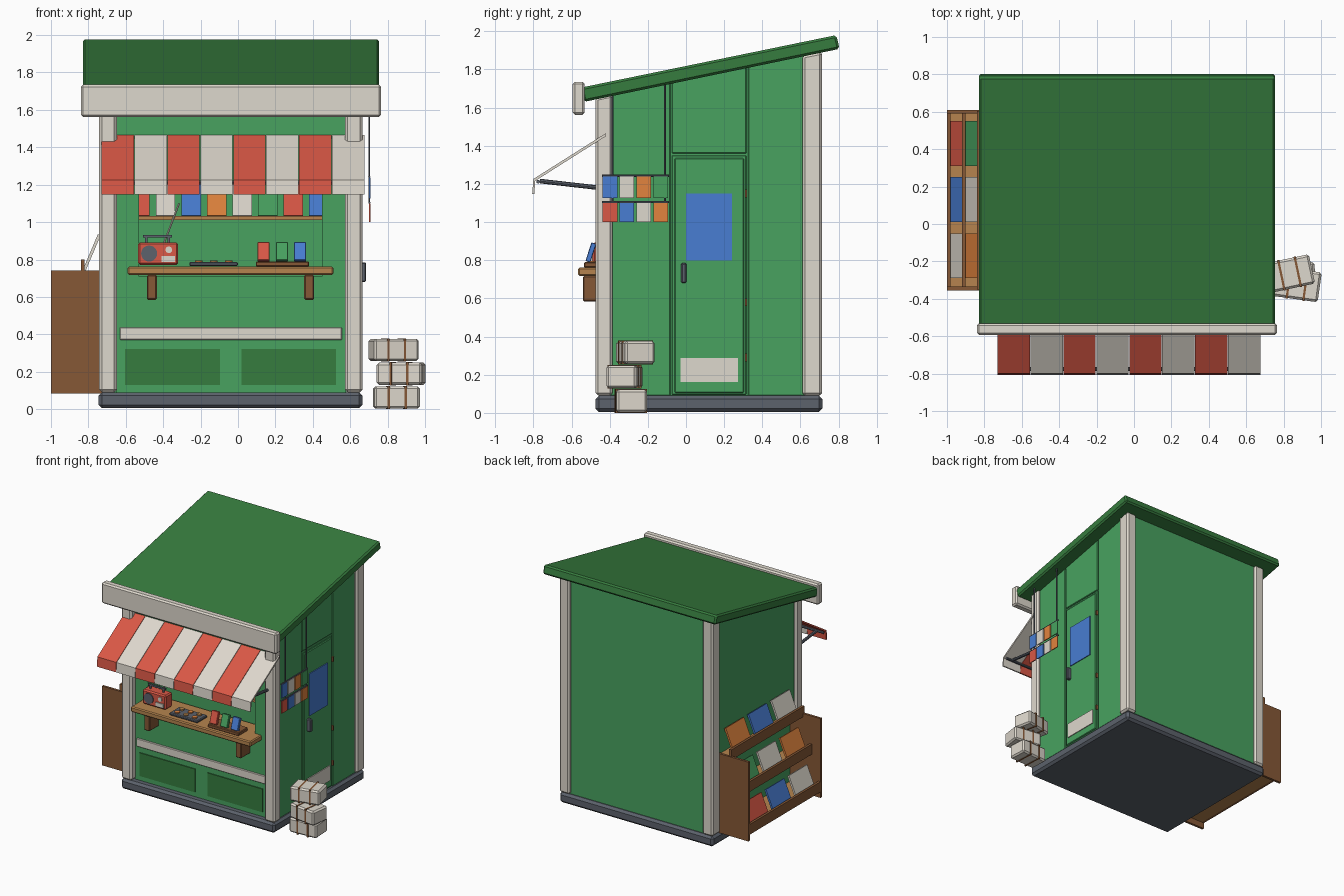
import bpy, bmesh
from math import radians
from mathutils import Vector, Matrix, Euler

cube = bpy.data.objects.get("Cube")
if cube:
    bpy.data.objects.remove(cube, do_unlink=True)


def material(name, *srgb):
    m = bpy.data.materials.new(name)
    col = [((c / 255 + 0.055) / 1.055) ** 2.4 for c in srgb] + [1]
    m.use_nodes = True
    m.diffuse_color = col
    m.node_tree.nodes["Principled BSDF"].inputs["Base Color"].default_value = col
    return m


GREEN = material("wall green", 72, 162, 96)
DARK = material("roof green", 54, 124, 62)
WHITE = material("cream", 222, 216, 205)
RED = material("red", 218, 88, 70)
BLUE = material("blue", 72, 125, 210)
ORANGE = material("orange", 226, 132, 62)
TAN = material("light wood", 182, 132, 78)
BROWN = material("dark wood", 134, 88, 54)
GREY = material("slate grey", 92, 98, 108)


def finish(name, bm, mat, bevel=0):
    bmesh.ops.recalc_face_normals(bm, faces=bm.faces)
    me = bpy.data.meshes.new(name)
    bm.to_mesh(me)
    bm.free()
    me.materials.append(mat)
    ob = bpy.data.objects.new(name, me)
    bpy.context.collection.objects.link(ob)
    if bevel:
        mod = ob.modifiers.new("bevel", "BEVEL")
        mod.width, mod.segments = bevel, 1
    return ob


def box(name, x, y, z, mat, bevel=0, rot=(0, 0, 0)):
    """Box between ranges, turned about its centre by degrees."""
    bm = bmesh.new()
    size = [r[1] - r[0] for r in (x, y, z)]
    bmesh.ops.create_cube(bm, size=1, matrix=Matrix.Diagonal((*size, 1)))
    ob = finish(name, bm, mat, bevel)
    ob.location = [(r[0] + r[1]) / 2 for r in (x, y, z)]
    ob.rotation_euler = Euler([radians(a) for a in rot])
    return ob


def prism(name, x, outline, mat, bevel=0):
    """Side outline in y and z, extruded across x."""
    bm = bmesh.new()
    face = bm.faces.new([bm.verts.new((x[0], *p)) for p in outline])
    ext = bmesh.ops.extrude_face_region(bm, geom=[face])
    verts = [g for g in ext["geom"] if isinstance(g, bmesh.types.BMVert)]
    bmesh.ops.translate(bm, verts=verts, vec=(x[1] - x[0], 0, 0))
    return finish(name, bm, mat, bevel)


def rod(name, a, b, r, mat, sides=8):
    a, b = Vector(a), Vector(b)
    bm = bmesh.new()
    bmesh.ops.create_cone(bm, cap_ends=True, segments=sides, radius1=r, radius2=r, depth=(b - a).length)
    ob = finish(name, bm, mat)
    ob.location = (a + b) / 2
    ob.rotation_euler = (b - a).to_track_quat("Z", "Y").to_euler()
    return ob


def under_roof(y):
    return 1.64 + 0.2045 * (y + 0.53)


def wall(name, x, y, mat, z0=0.09, bevel=0):
    """Upright piece whose top follows the roof slope."""
    a, b = y
    return prism(name, x, [(a, z0), (b, z0), (b, under_roof(b)), (a, under_roof(a))], mat, bevel)


# Base and roof
box("base", (-0.745, 0.665), (-0.475, 0.715), (0.005, 0.09), GREY, 0.018)
prism("roof", (-0.83, 0.755), [(-0.55, 1.705), (0.788, 1.98), (0.805, 1.908), (-0.535, 1.63)], DARK, 0.012)
box("front_fascia", (-0.84, 0.765), (-0.594, -0.531), (1.562, 1.735), WHITE, 0.012)

# Corner posts
for side, x in (("right", (-0.742, -0.648)), ("left", (0.572, 0.666))):
    wall(side + "_front_post", x, (-0.474, -0.385), WHITE, bevel=0.014)
    wall(side + "_rear_post", x, (0.61, 0.714), WHITE, bevel=0.014)

# Walls
wall("right_wall", (-0.72, -0.69), (-0.4, 0.65), GREEN)
wall("back_wall", (-0.66, 0.58), (0.66, 0.69), GREEN)
wall("left_wall", (0.6, 0.632), (-0.4, 0.65), GREEN)
wall("left_front_panel", (0.62, 0.642), (-0.4, -0.082), GREEN, bevel=0.004)
wall("left_rear_panel", (0.62, 0.642), (0.325, 0.63), GREEN, bevel=0.004)
wall("door_header", (0.62, 0.642), (-0.074, 0.317), GREEN, 1.36, 0.004)

# Door
box("door_frame", (0.62, 0.64), (-0.074, 0.317), (0.095, 1.35), GREEN, 0.004)
box("door", (0.63, 0.65), (-0.06, 0.303), (0.105, 1.335), GREEN, 0.005)
box("door_window", (0.645, 0.657), (0, 0.24), (0.8, 1.15), BLUE)
box("door_kick_plate", (0.645, 0.657), (-0.03, 0.272), (0.163, 0.287), WHITE)
box("door_handle", (0.645, 0.685), (-0.025, 0.002), (0.68, 0.785), GREY, 0.006)
for z in (0.29, 0.58, 1.15):
    box("door_hinge", (0.64, 0.656), (0.309, 0.32), (z - 0.02, z + 0.02), BROWN)

# Front wall, panels and serving opening
box("front_lower_wall", (-0.65, 0.575), (-0.42, -0.36), (0.09, 0.71), GREEN)
box("front_header", (-0.65, 0.575), (-0.42, -0.36), (1.46, 1.655), GREEN)
box("niche_back", (-0.65, 0.575), (-0.27, -0.25), (0.7, 1.66), GREEN)
for x in ((-0.65, -0.53), (0.45, 0.575)):
    box("opening_jamb", x, (-0.42, -0.26), (0.71, 1.46), GREEN)
box("front_band", (-0.632, 0.555), (-0.432, -0.41), (0.37, 0.437), WHITE, 0.004)
for x in ((-0.605, -0.095), (0.018, 0.525)):
    box("front_inset_panel", x, (-0.428, -0.41), (0.13, 0.322), DARK)

# Counter
box("counter", (-0.59, 0.51), (-0.565, -0.28), (0.717, 0.762), TAN, 0.008)
for x in (-0.46, 0.38):
    box("counter_bracket", (x - 0.026, x + 0.026), (-0.54, -0.41), (0.585, 0.717), BROWN, 0.006)

# Inner shelf with books
box("inner_shelf", (-0.53, 0.45), (-0.41, -0.27), (1.012, 1.032), TAN)
for i, mat in enumerate((RED, WHITE, BLUE, ORANGE, WHITE, GREEN, RED, BLUE)):
    x = -0.575 + 0.1365 * i
    box("shelf_book", (max(x, -0.528), min(x + 0.103, 0.448)), (-0.36, -0.335), (1.032, 1.22), mat, rot=(-8, 0, 0))

# Striped awning with valance and stays
edge = [(-0.42, 1.466), (-0.8, 1.226), (-0.806, 1.147), (-0.795, 1.147), (-0.79, 1.216), (-0.42, 1.45)]
for i in range(8):
    x = -0.73 + 0.1762 * i
    prism("awning_stripe", (x, x + 0.173), edge, WHITE if i % 2 else RED)
for x in (-0.66, 0.6):
    rod("awning_stay", (x, -0.765, 1.215), (x, -0.44, 1.178), 0.012, GREY)
rod("awning_front_bar", (-0.72, -0.775, 1.212), (0.66, -0.775, 1.212), 0.01, GREY)

# Radio
box("radio", (-0.535, -0.32), (-0.49, -0.4), (0.772, 0.892), RED, 0.01)
rod("radio_speaker", (-0.475, -0.497, 0.832), (-0.475, -0.48, 0.832), 0.043, GREY, 20)
rod("radio_dial", (-0.37, -0.497, 0.852), (-0.37, -0.48, 0.852), 0.018, WHITE, 16)
box("radio_display", (-0.408, -0.338), (-0.497, -0.48), (0.787, 0.82), WHITE)
box("radio_handle", (-0.508, -0.352), (-0.453, -0.437), (0.917, 0.93), GREY)
for x in (-0.49, -0.37):
    box("radio_handle_post", (x - 0.006, x + 0.006), (-0.45, -0.44), (0.89, 0.92), GREY)
rod("radio_antenna", (-0.395, -0.42, 0.89), (-0.315, -0.42, 1.1), 0.005, WHITE)

# Coin tray and small book stand
box("coin_tray", (-0.26, 0), (-0.53, -0.4), (0.765, 0.787), GREY, 0.006)
for i in range(6):
    x, y = -0.21 + 0.08 * (i % 3), -0.495 + 0.06 * (i // 3)
    rod("coin", (x, y, 0.785), (x, y, 0.796), 0.02, TAN if i % 2 else ORANGE, 12)
box("book_stand", (0.095, 0.38), (-0.535, -0.41), (0.762, 0.79), BROWN, 0.005)
for x, mat in ((0.105, RED), (0.203, GREEN), (0.3, BLUE)):
    box("stand_book", (x, x + 0.064), (-0.512, -0.485), (0.79, 0.892), mat, 0.003, (-18, 0, 0))

# Stepped book rack on the right wall
for y in (-0.355, 0.59):
    box("rack_side", (-1, -0.72), (y, y + 0.02), (0.085, 0.742), BROWN)
rows = ((-0.99, 0.22, (RED, BLUE, WHITE)), (-0.91, 0.51, (GREEN, WHITE, ORANGE)), (-0.83, 0.80, (ORANGE, BLUE, WHITE)))
for x, top, colours in rows:
    box("rack_shelf", (x, -0.72), (-0.34, 0.595), (top - 0.085, top - 0.07), TAN)
    box("rack_lip", (x - 0.01, x + 0.01), (-0.35, 0.605), (top - 0.085, top), BROWN)
    for i, mat in enumerate(colours):
        y = 0.31 - 0.3 * i
        box("rack_book", (x + 0.04, x + 0.056), (y, y + 0.24), (top - 0.065, top + 0.14), mat, rot=(0, 23, 0))

# Hanging cards on the left side
for y in (-0.385, -0.11):
    rod("card_string", (0.702, y, 1.1), (0.702, y, under_roof(y) + 0.01), 0.005, GREY)
hung = ((1.238, 0.112, (BLUE, WHITE, ORANGE, GREEN)), (1.1, 0.1, (RED, BLUE, WHITE, ORANGE)))
for z, h, colours in hung:
    rod("card_rail", (0.702, -0.44, z + 0.005), (0.702, -0.09, z + 0.005), 0.006, GREY)
    for i, mat in enumerate(colours):
        y = -0.437 + 0.0885 * i
        box("hanging_card", (0.7, 0.708), (y, y + 0.077), (z - h, z), mat)

# Tied paper bundles
for z, cx, cy, turn in ((0, 0.847, -0.29, 3), (0.127, 0.872, -0.322, -8), (0.254, 0.832, -0.265, 12)):
    box("paper_bundle", (cx - 0.122, cx + 0.122), (cy - 0.08, cy + 0.08), (z + 0.003, z + 0.122), WHITE, 0.012, (0, 0, turn))
    for d in (-0.045, 0.045):
        strap = box("bundle_strap", (cx - 0.006, cx + 0.006), (cy - 0.083, cy + 0.083), (z, z + 0.125), BROWN, rot=(0, 0, turn))
        strap.location += Matrix.Rotation(radians(turn), 3, "Z") @ Vector((d, 0, 0))
